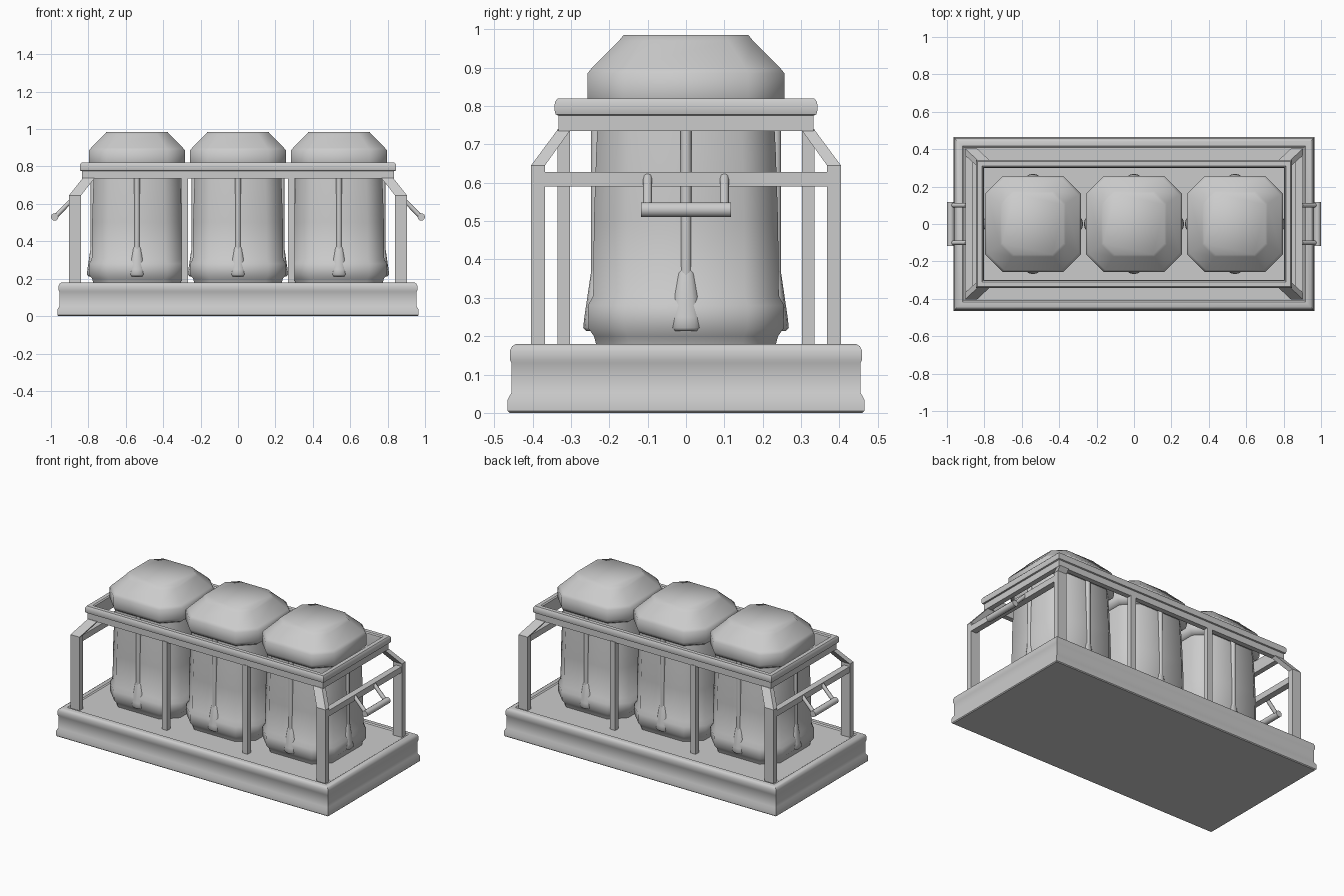
import bpy, math
from mathutils import Vector

cube = bpy.data.objects.get("Cube")
if cube:
    bpy.data.objects.remove(cube, do_unlink=True)

GREY = (0.6, 0.6, 0.6, 1)
steel = bpy.data.materials.new("light_grey")
steel.diffuse_color = GREY
steel.use_nodes = True
steel.node_tree.nodes["Principled BSDF"].inputs["Base Color"].default_value = GREY


def loft(name, loops, cyclic=False, smooth=0):
    """Skin equal-sized loops into a tube, capped at the ends or closed on itself."""
    n, m = len(loops[0]), len(loops)
    faces = []
    for i in range(m if cyclic else m - 1):
        a, b = i * n, (i + 1) % m * n
        faces += [(a + j, a + (j + 1) % n, b + (j + 1) % n, b + j) for j in range(n)]
    if not cyclic:
        faces += [tuple(reversed(range(n))), tuple(range((m - 1) * n, m * n))]
    mesh = bpy.data.meshes.new(name)
    mesh.from_pydata([p for loop in loops for p in loop], [], faces)
    mesh.materials.append(steel)
    ob = bpy.data.objects.new(name, mesh)
    bpy.context.collection.objects.link(ob)
    bpy.ops.object.select_all(action="DESELECT")
    ob.select_set(True)
    bpy.context.view_layer.objects.active = ob
    # Make every surface face outward
    bpy.ops.object.mode_set(mode="EDIT")
    bpy.ops.mesh.select_all(action="SELECT")
    bpy.ops.mesh.normals_make_consistent(inside=False)
    bpy.ops.object.mode_set(mode="OBJECT")
    if smooth:
        bpy.ops.object.shade_smooth_by_angle(angle=math.radians(smooth))
    return ob


def rect(hx, hy, z, x=0, y=0):
    return [(x - hx, y - hy, z), (x + hx, y - hy, z), (x + hx, y + hy, z), (x - hx, y + hy, z)]


def octagon(r, z, x):
    c = r * 0.63
    return [(x + a, b, z) for a, b in ((-c, -r), (c, -r), (r, -c), (r, c),
                                       (c, r), (-c, r), (-r, c), (-r, -c))]


def ellipse(rx, ry, z, x, y, n=12):
    return [(x + rx * math.cos(t * math.tau / n), y + ry * math.sin(t * math.tau / n), z)
            for t in range(n)]


def box(name, x, y, z0, z1, hx, hy):
    return loft(name, [rect(hx, hy, z0, x, y), rect(hx, hy, z1, x, y)])


def rod(name, start, end, r, n=10):
    start, end = Vector(start), Vector(end)
    q = (end - start).to_track_quat("Z", "Y")
    ring = [q @ Vector(p) for p in ellipse(r, r, 0, 0, 0, n)]
    return loft(name, [[start + p for p in ring], [end + p for p in ring]], smooth=50)


# Plinth: flared foot, plain wall, rounded rim and slightly sunken deck
plinth = [(0.46, 0), (0.465, 0.005), (0.465, 0.035), (0.455, 0.053), (0.455, 0.13),
          (0.459, 0.138), (0.459, 0.162), (0.453, 0.174), (0.443, 0.18),
          (0.418, 0.18), (0.41, 0.174)]
loft("plinth", [rect(h + 0.5, h, z) for h, z in plinth], smooth=35)

# Upper guard frame: square rail with a rounded cap rail
rail = [(0.3, 0.735), (0.332, 0.735), (0.332, 0.775), (0.34, 0.778), (0.343, 0.79),
        (0.342, 0.81), (0.335, 0.82), (0.31, 0.82), (0.303, 0.814), (0.3, 0.79)]
loft("guard_frame", [rect(h + 0.503, h, z) for h, z in rail], cyclic=True, smooth=35)

# Corner posts that lean in to the guard frame, and the plain middle posts
for sx in (-1, 1):
    for sy in (-1, 1):
        x, y = sx * 0.872, sy * 0.386
        loft("corner_post", [rect(0.032, 0.018, 0.17, x, y), rect(0.032, 0.018, 0.645, x, y),
                             rect(0.032, 0.017, 0.738, sx * 0.798, sy * 0.318)])
        box("middle_post", sx * 0.285, sy * 0.319, 0.17, 0.74, 0.018, 0.016)

    # End crossbar with its carrying handle
    box("end_crossbar", sx * 0.882, 0, 0.59, 0.628, 0.02, 0.37)
    for y in (-0.1, 0.1):
        rod("handle_arm", (sx * 0.895, y, 0.615), (sx * 0.98, y, 0.528), 0.012, 8)
    rod("handle_grip", (sx * 0.98, -0.117, 0.53), (sx * 0.98, 0.117, 0.53), 0.02, 10)

# Three canisters, each with a lid and four rods ending in flared sockets
body = [(0.232, 0.17), (0.24, 0.2), (0.254, 0.22), (0.256, 0.28), (0.242, 0.305),
        (0.24, 0.5), (0.234, 0.68), (0.228, 0.8)]
lid = [(0.228, 0.785), (0.25, 0.8), (0.257, 0.82), (0.257, 0.885), (0.245, 0.9),
       (0.175, 0.97), (0.163, 0.985)]
for x in (-0.54, 0, 0.54):
    loft("canister_body", [octagon(r, z, x) for r, z in body], smooth=60)
    loft("canister_lid", [octagon(r, z, x) for r, z in lid], smooth=60)
    for dx, dy in ((1, 0), (-1, 0), (0, 1), (0, -1)):
        px, py = x + dx * 0.234, dy * 0.234
        rod("side_rod", (px, py, 0.36), (px, py, 0.81), 0.015)
        loops = []
        for wide, deep, z in ((0.036, 0.026, 0.213), (0.045, 0.034, 0.222),
                              (0.042, 0.031, 0.25), (0.022, 0.014, 0.365), (0.016, 0.012, 0.372)):
            rx, ry = (deep, wide) if dx else (wide, deep)
            loops.append(ellipse(rx, ry, z, px, py))
        loft("rod_socket", loops, smooth=50)
